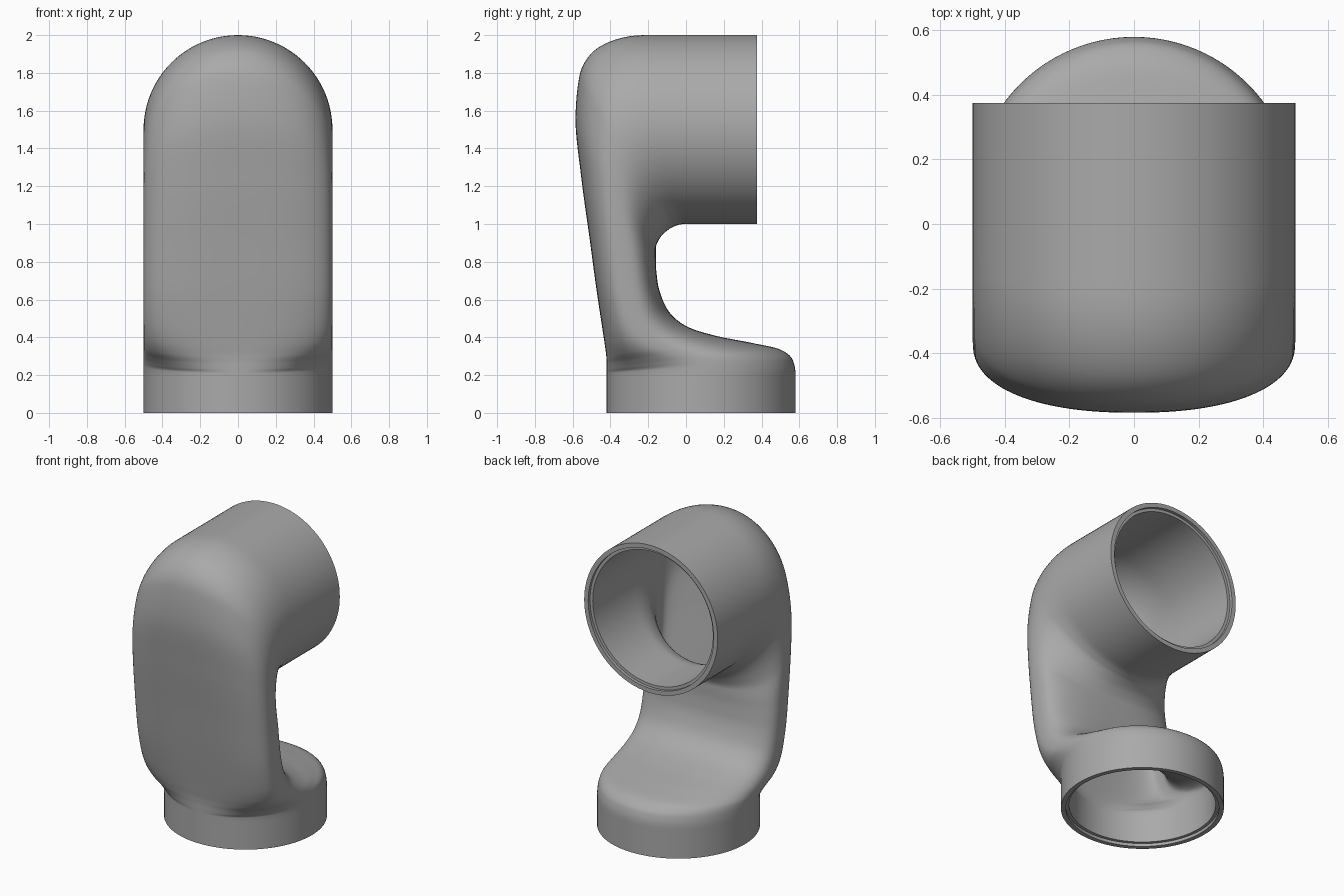
import bpy, bmesh
from math import pi, cos, sin, copysign
from mathutils import Vector

cube = bpy.data.objects.get("Cube")
if cube:
    bpy.data.objects.remove(cube, do_unlink=True)

SIDES, STEPS, RADIUS = 96, 8, 0.5

grey = bpy.data.materials.new("plain grey")
grey.use_nodes = True
grey.diffuse_color = (0.4, 0.4, 0.4, 1)
grey.node_tree.nodes["Principled BSDF"].inputs["Base Color"].default_value = grey.diffuse_color

# Duct stations: front edge (y, z), back edge (y, z), squareness of the section
STATIONS = [
    (-.42, .02, .58, .02, 2), (-.42, .18, .58, .2, 2),
    (-.42, .21, .565, .28, 2), (-.42, .23, .5, .335, 2.1),
    (-.42, .26, .35, .37, 2.2), (-.422, .3, .15, .41, 2.4),
    (-.43, .36, 0, .46, 2.6), (-.445, .46, -.1, .55, 2.8),
    (-.475, .66, -.15, .69, 3), (-.51, .92, -.16, .8, 2.9),
    (-.555, 1.25, -.16, .87, 2.6), (-.585, 1.55, -.135, .93, 2.3),
    (-.565, 1.78, -.1, .965, 2.1), (-.47, 1.93, -.06, .988, 2),
    (-.22, 2, 0, 1, 2), (.355, 2, .355, 1, 2)]


def slopes(values):
    """Tangents that never overshoot the stations."""
    d = [b - a for a, b in zip(values, values[1:])]
    inner = [2 * a * b / (a + b) if a * b > 0 else 0 for a, b in zip(d, d[1:])]
    return [d[0]] + inner + [d[-1]]


def smooth_track(values):
    """Evenly subdivide one column of the stations."""
    m, out = slopes(values), []
    for i in range(len(values) - 1):
        a, b = values[i], values[i + 1]
        for k in range(STEPS):
            t = k / STEPS
            s = t * t * (3 - 2 * t)
            out.append(a + (b - a) * s + m[i] * t * (1 - t) ** 2 - m[i + 1] * t * t * (1 - t))
    return out + [values[-1]]


def section(front_y, front_z, back_y, back_z, power):
    """Rounded section spanning the front and back edges at full width."""
    front, back = Vector((0, front_y, front_z)), Vector((0, back_y, back_z))
    mid, half = (front + back) / 2, (back - front) / 2
    ring = []
    for i in range(SIDES):
        a = 2 * pi * i / SIDES
        u = copysign(abs(cos(a)) ** (2 / power), cos(a))
        v = copysign(abs(sin(a)) ** (2 / power), sin(a))
        ring.append(mid + half * v + Vector((RADIUS * u, 0, 0)))
    return ring


def loft(name, rings, closed=False):
    """Skin a list of rings with quads."""
    bm = bmesh.new()
    loops = [[bm.verts.new(p) for p in ring] for ring in rings]
    pairs = list(zip(loops, loops[1:]))
    if closed:
        pairs.append((loops[-1], loops[0]))
    for low, high in pairs:
        for i in range(SIDES):
            j = (i + 1) % SIDES
            bm.faces.new((low[i], low[j], high[j], high[i]))
    if closed:
        bmesh.ops.recalc_face_normals(bm, faces=bm.faces)
    mesh = bpy.data.meshes.new(name)
    bm.to_mesh(mesh)
    bm.free()
    mesh.materials.append(grey)
    obj = bpy.data.objects.new(name, mesh)
    bpy.context.collection.objects.link(obj)
    return obj


def finish(obj):
    bpy.ops.object.select_all(action='DESELECT')
    obj.select_set(True)
    bpy.context.view_layer.objects.active = obj
    for mod in list(obj.modifiers):
        bpy.ops.object.modifier_apply(modifier=mod.name)
    bpy.ops.object.shade_smooth_by_angle(angle=0.7)


# Hollow bent duct
tracks = [smooth_track(column) for column in zip(*STATIONS)]
duct = loft("bent_duct", [section(*s) for s in zip(*tracks)])
wall = duct.modifiers.new("wall", 'SOLIDIFY')
wall.thickness = 0.05
wall.offset = -1
finish(duct)


# Raised outer lip around each opening
def lip(name, centre, axis, across):
    rings = []
    for r, h in ((RADIUS, 0), (RADIUS, .02), (.47, .02), (.47, 0)):
        rings.append([centre + axis * h + r * (Vector((1, 0, 0)) * cos(2 * pi * i / SIDES)
                      + across * sin(2 * pi * i / SIDES)) for i in range(SIDES)])
    finish(loft(name, rings, closed=True))


Y, Z = Vector((0, 1, 0)), Vector((0, 0, 1))
lip("bottom_lip", Vector((0, .08, 0)), Z, Y)
lip("back_lip", Vector((0, .355, 1.5)), Y, Z)
